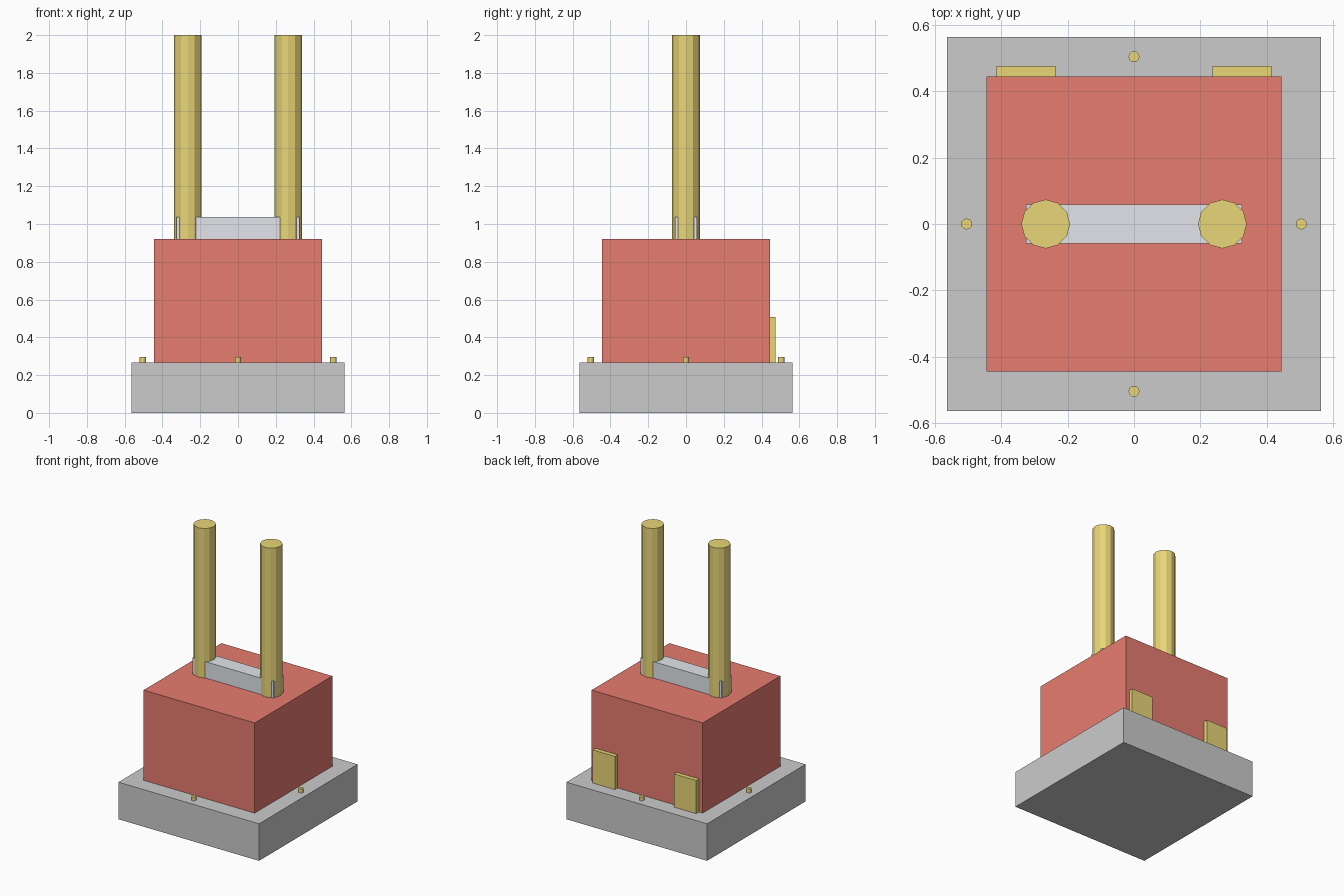
import bpy

if "Cube" in bpy.data.objects:
    bpy.data.objects.remove(bpy.data.objects["Cube"])


def material(name, rgb):
    m = bpy.data.materials.new(name)
    m.diffuse_color = (*rgb, 1)
    m.use_nodes = True
    m.node_tree.nodes["Principled BSDF"].inputs["Base Color"].default_value = m.diffuse_color
    return m


RED = material("red_paint", (0.80, 0.20, 0.16))
GOLD = material("brass", (0.82, 0.67, 0.19))
STEEL = material("blue_grey_steel", (0.76, 0.78, 0.83))


def finish(name, mat):
    ob = bpy.context.object
    ob.name = name
    if mat:
        ob.data.materials.append(mat)
    return ob


def box(name, x, y, z, mat=None):
    """Box from (min, max) ranges on each axis."""
    spans = (x, y, z)
    bpy.ops.mesh.primitive_cube_add(size=1, location=[(a + b) / 2 for a, b in spans])
    ob = finish(name, mat)
    ob.scale = [b - a for a, b in spans]
    bpy.ops.object.transform_apply(location=False, rotation=False, scale=True)
    return ob


def rod(name, x, y, radius, z0, z1, mat):
    """Upright twelve-sided cylinder."""
    bpy.ops.mesh.primitive_cylinder_add(vertices=12, radius=radius, depth=z1 - z0,
                                        location=(x, y, (z0 + z1) / 2))
    return finish(name, mat)


BASE_TOP, BODY_TOP = 0.268, 0.92

# Base slab, main block and the bar joining the rods
box("base", (-0.5625, 0.5625), (-0.5625, 0.5625), (0, BASE_TOP))
box("body", (-0.444, 0.444), (-0.444, 0.444), (BASE_TOP, BODY_TOP), RED)
box("cross_bar", (-0.325, 0.325), (-0.058, 0.058), (BODY_TOP, 1.038), STEEL)

# Tall rods and rear plates, one on each side
for side, s in (("left", -1), ("right", 1)):
    rod(side + "_rod", s * 0.266, 0, 0.0735, BODY_TOP, 2.0, GOLD)
    box(side + "_rear_plate", sorted((s * 0.237, s * 0.414)), (0.444, 0.475),
        (BASE_TOP, 0.508), GOLD)

# Small bolts on the base rim
for name, x, y in (("front", 0, -1), ("back", 0, 1), ("left", -1, 0), ("right", 1, 0)):
    rod(name + "_bolt", x * 0.504, y * 0.504, 0.0165, BASE_TOP, 0.296, GOLD)
